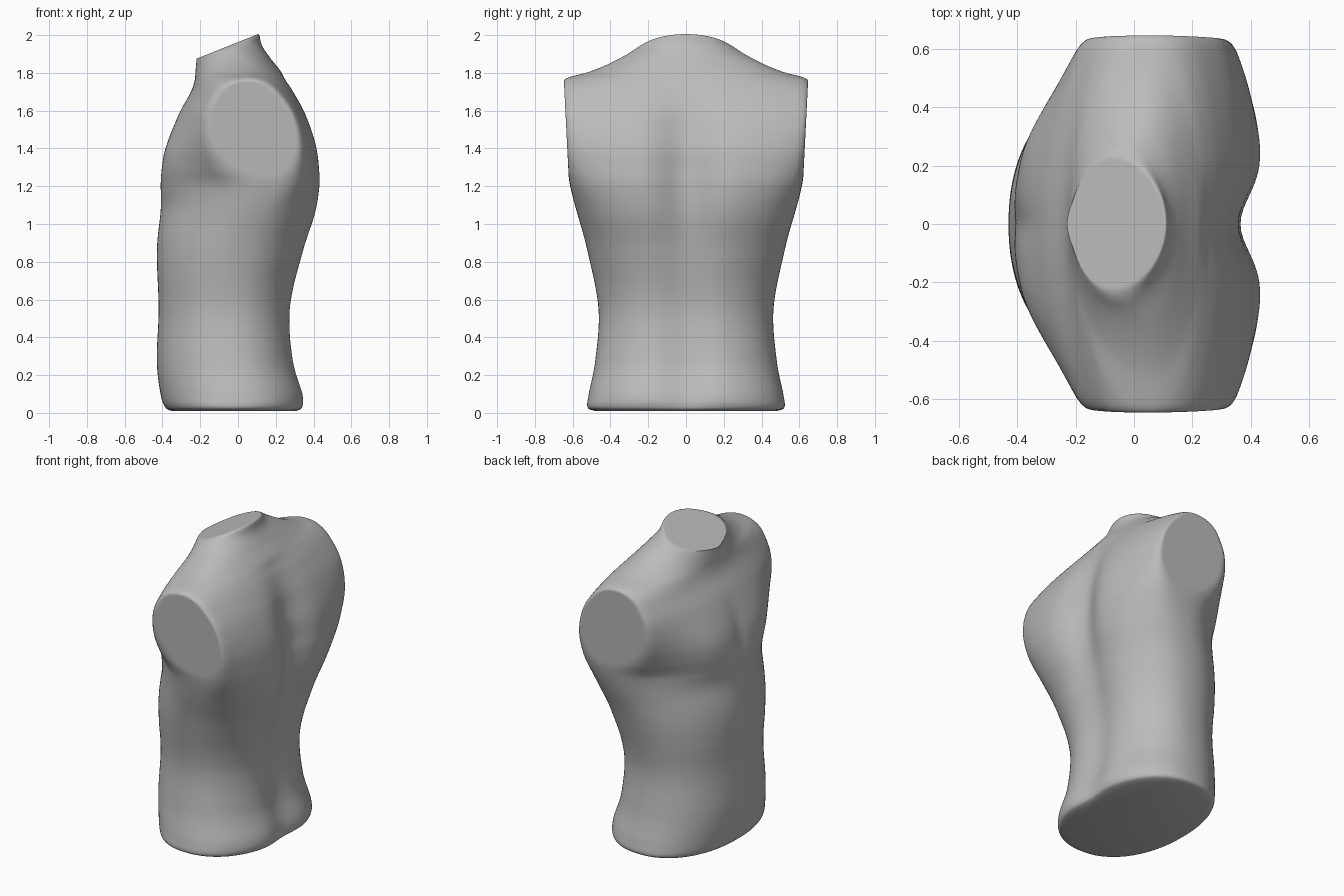
import bpy, bmesh, math
from mathutils import Vector

cube = bpy.data.objects.get("Cube")
if cube:
    bpy.data.objects.remove(cube, do_unlink=True)

SEGMENTS = 160
STEPS = 9

# Horizontal sections: height, half width, chest x, back x, widest x, spine groove
SECTIONS = [
    (.01, .48, -.35, .325, -.02, .02),
    (.03, .522, -.385, .36, -.02, .03),
    (.1, .515, -.41, .365, -.02, .04),
    (.28, .48, -.43, .315, -.04, .04),
    (.55, .463, -.42, .3, -.04, .04),
    (.85, .52, -.43, .365, 0, .05),
    (1.05, .575, -.415, .425, .07, .07),
    (1.2, .635, -.41, .445, .13, .08),
    (1.3, .705, -.395, .44, .12, .08),
    (1.4, .78, -.375, .425, .1, .07),
    (1.5, .84, -.345, .395, .08, .06),
    (1.6, .87, -.305, .355, .07, .04),
    (1.7, .8, -.25, .3, .05, .02),
    (1.76, .68, -.23, .26, .05, .01),
    (1.81, .5, -.225, .225, .05, 0),
    (1.88, .345, -.22, .17, .03, 0),
    (1.95, .24, -.225, .125, -.03, 0),
    (2.04, .17, -.22, .1, -.05, 0),
    (2.08, .07, -.12, .02, -.05, 0),
]


def spline(a, b, c, d, t):
    """Smooth curve from b to c."""
    return [q + t / 2 * (r - p + t * (2 * p - 5 * q + 4 * r - s + t * (3 * (q - r) + s - p)))
            for p, q, r, s in zip(a, b, c, d)]


def soft_min(a, b, radius):
    """Smaller value, with a rounded change-over."""
    h = max(radius - abs(a - b), 0) / radius
    return min(a, b) - h * h * radius / 4


def bump(y, z, cy, cz, sy, sz):
    return math.exp(-((abs(y) - cy) / sy) ** 2 - ((z - cz) / sz) ** 2)


def ramp(z, start, end):
    return min(max((z - start) / (end - start), 0), 1)


def surface_point(section, angle):
    z, width, front, back, middle, groove = section
    s, c = abs(math.sin(angle)), math.cos(angle)
    upper, top = ramp(z, .7, 1.2), ramp(z, 1.5, 1.8)
    # Chest is rounder than the squarer back
    power = 2.2 - .4 * upper if c < 0 else 2.2 + .4 * upper - .6 * top
    y = width * s
    depth = max(1 - s ** power, 0) ** (1 / power)
    if c < 0:
        x = middle + (front - middle) * depth
        x -= .035 * depth * bump(y, z, .27, 1.34, .21, .18)   # chest muscles
        x += .01 * depth * bump(y, z, .3, 1.1, .2, .08)       # crease below them
        x += .01 * bump(y, z, 0, 1.3, .06, .25)               # breastbone
    else:
        x = middle + (back - middle) * depth
        x -= groove * math.exp(-(y / .14) ** 2)
    # Flat arm and neck cuts
    y = soft_min(y, .618 + .05 * (z - 1.19), .05)
    z = soft_min(z, 1.963 + .4 * x, .03)
    return Vector((x, math.copysign(y, math.sin(angle)), z))


def build_torso():
    bm = bmesh.new()
    rings = []
    last = len(SECTIONS) - 1
    for i in range(last):
        nearby = [SECTIONS[min(max(i + k, 0), last)] for k in (-1, 0, 1, 2)]
        for step in range(STEPS + (i == last - 1)):
            section = spline(*nearby, step / STEPS)
            rings.append([bm.verts.new(surface_point(section, math.tau * k / SEGMENTS))
                          for k in range(SEGMENTS)])
    for low, high in zip(rings, rings[1:]):
        for k in range(SEGMENTS):
            n = (k + 1) % SEGMENTS
            bm.faces.new((low[k], low[n], high[n], high[k]))
    # Base and neck caps
    bm.faces.new(rings[0][::-1])
    bm.faces.new(rings[-1])
    bmesh.ops.recalc_face_normals(bm, faces=bm.faces)
    mesh = bpy.data.meshes.new("torso")
    bm.to_mesh(mesh)
    bm.free()
    torso = bpy.data.objects.new("torso", mesh)
    bpy.context.collection.objects.link(torso)
    return torso


torso = build_torso()

# Plain grey finish
grey = bpy.data.materials.new("grey")
grey.use_nodes = True
colour = (.5, .5, .5, 1)
grey.diffuse_color = colour
grey.node_tree.nodes["Principled BSDF"].inputs["Base Color"].default_value = colour
torso.data.materials.append(grey)

bpy.ops.object.select_all(action="DESELECT")
torso.select_set(True)
bpy.context.view_layer.objects.active = torso
bpy.ops.object.shade_smooth_by_angle(angle=math.radians(60))
